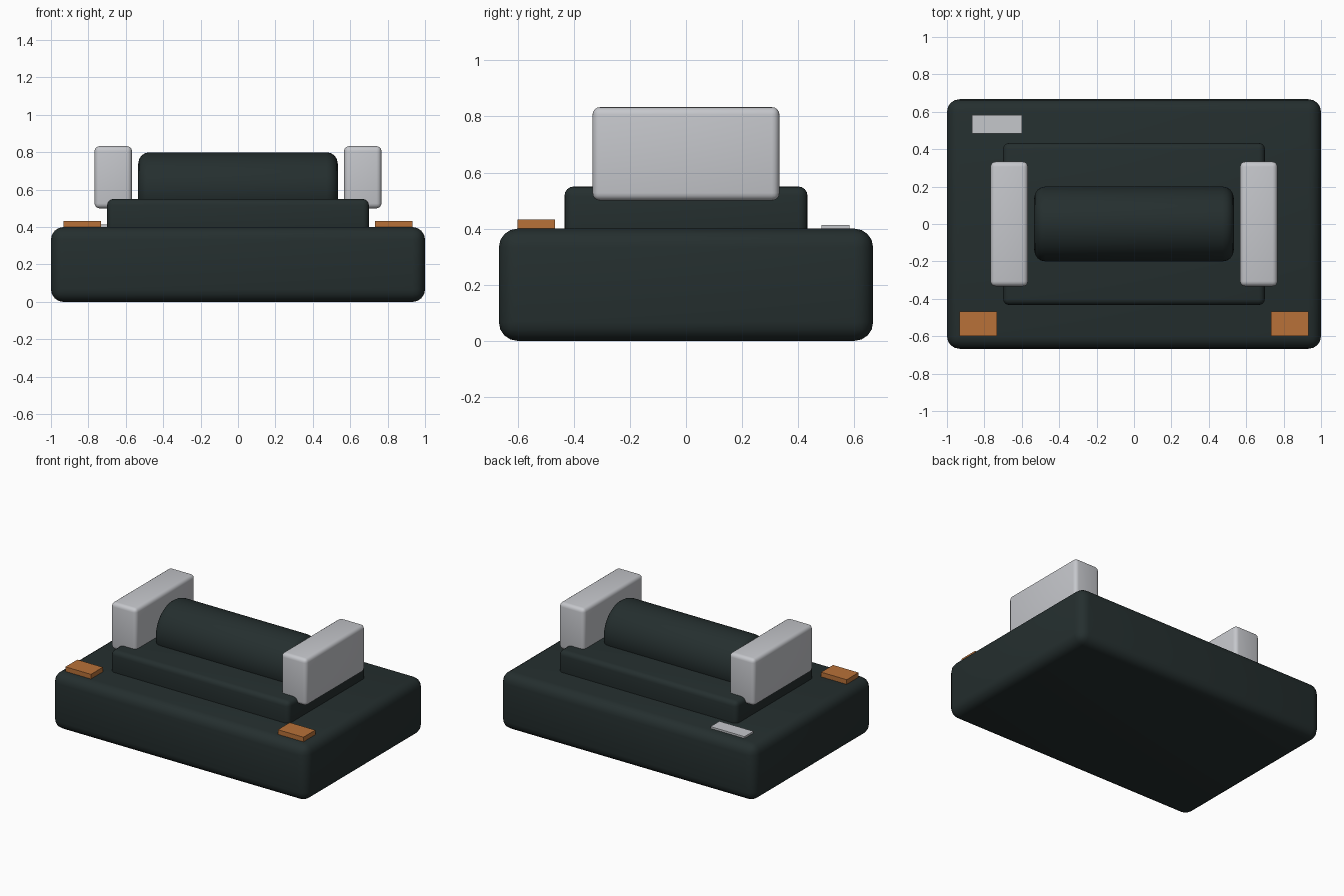
import bpy
import math

cube = bpy.data.objects.get("Cube")
if cube:
    bpy.data.objects.remove(cube, do_unlink=True)


def material(name, colour):
    mat = bpy.data.materials.new(name)
    mat.use_nodes = True
    mat.diffuse_color = (*colour, 1)
    mat.node_tree.nodes["Principled BSDF"].inputs["Base Color"].default_value = (*colour, 1)
    return mat


dark = material("dark green grey", (0.018, 0.028, 0.028))
silver = material("silver", (0.56, 0.57, 0.60))
copper = material("copper", (0.48, 0.165, 0.04))


def finish(name, mat, bevel):
    """Name and colour the active object, then round its edges."""
    obj = bpy.context.object
    obj.name = name
    obj.data.materials.append(mat)
    bpy.ops.object.transform_apply(location=False, rotation=True, scale=True)
    if bevel:
        mod = obj.modifiers.new("rounding", "BEVEL")
        mod.width = bevel
        mod.segments = 4
        mod.limit_method = "ANGLE"
        mod.angle_limit = math.radians(40)
        bpy.ops.object.modifier_apply(modifier=mod.name)
        bpy.ops.object.shade_smooth_by_angle(angle=math.radians(40))
    return obj


def box(name, xs, ys, zs, mat, bevel=0):
    spans = (xs, ys, zs)
    bpy.ops.mesh.primitive_cube_add(size=1, location=[(a + b) / 2 for a, b in spans])
    bpy.context.object.scale = [b - a for a, b in spans]
    return finish(name, mat, bevel)


# Body: wide base with a raised step
box("base", (-1, 1), (-0.667, 0.667), (0, 0.4), dark, 0.067)
box("raised_step", (-0.7, 0.7), (-0.433, 0.433), (0.35, 0.55), dark, 0.033)

# Round core lying between the end blocks
bpy.ops.mesh.primitive_cylinder_add(
    vertices=64, radius=0.2, depth=1.067, location=(0, 0, 0.6),
    rotation=(0, math.pi / 2, 0))
finish("core", dark, 0.06)

# Mirrored end blocks and front contact pads
for side, s in (("left", 1), ("right", -1)):
    box(side + "_end_block", sorted((s * 0.567, s * 0.767)), (-0.333, 0.333),
        (0.5, 0.833), silver, 0.027)
    box(side + "_contact_pad", sorted((s * 0.733, s * 0.933)), (-0.6, -0.467),
        (0.39, 0.433), copper)

# Thin marker plate at the back right corner
box("marker_plate", (-0.867, -0.6), (0.483, 0.583), (0.395, 0.413), silver)
